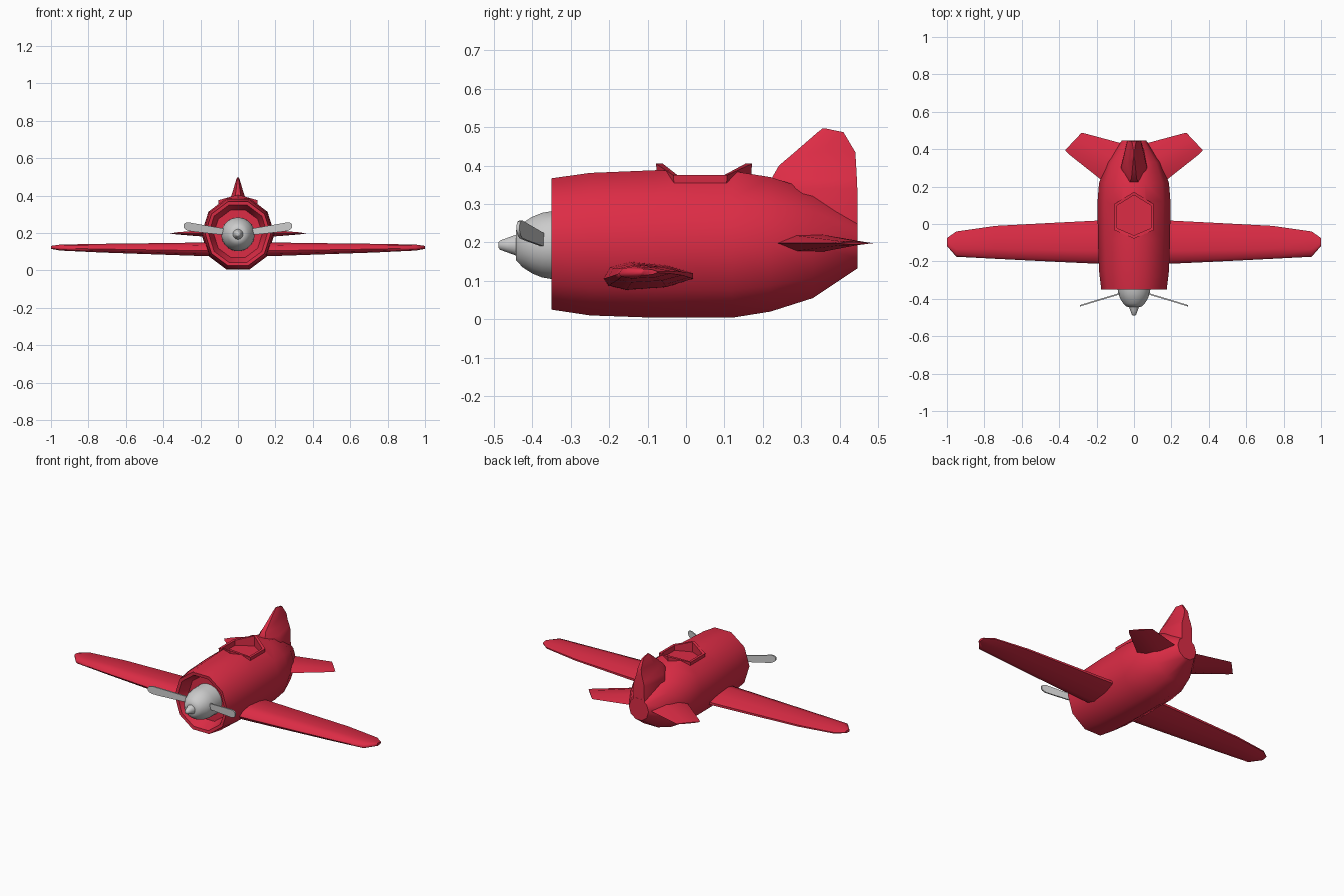
import bpy, bmesh
from math import sin, cos, pi, radians

if "Cube" in bpy.data.objects:
    bpy.data.objects.remove(bpy.data.objects["Cube"])

red = bpy.data.materials.new("red_paint")
red.diffuse_color = (0.72, 0.025, 0.06, 1)
red.use_nodes = True
red.node_tree.nodes["Principled BSDF"].inputs["Base Color"].default_value = red.diffuse_color


def loft(name, rings, mat=None, mirror=False, angle=45):
    """Skin a list of equal-length rings and cap both ends."""
    bm = bmesh.new()
    vs = [[bm.verts.new(p) for p in ring] for ring in rings]
    n = len(rings[0])
    for a, b in zip(vs, vs[1:]):
        for i in range(n):
            j = (i + 1) % n
            bm.faces.new((a[i], a[j], b[j], b[i]))
    bm.faces.new(vs[0])
    bm.faces.new(vs[-1])
    bmesh.ops.recalc_face_normals(bm, faces=bm.faces)
    me = bpy.data.meshes.new(name)
    bm.to_mesh(me)
    bm.free()
    ob = bpy.data.objects.new(name, me)
    bpy.context.collection.objects.link(ob)
    if mat:
        me.materials.append(mat)
    if mirror:
        m = ob.modifiers.new("mirror", 'MIRROR')
        m.use_mirror_merge = False
    shade(ob, angle)
    return ob


def shade(ob, angle):
    bpy.ops.object.select_all(action='DESELECT')
    ob.select_set(True)
    bpy.context.view_layer.objects.active = ob
    bpy.ops.object.shade_smooth_by_angle(angle=radians(angle))


def ring(y, zb, zt, hw, n=10):
    """Polygon ring across y with a flat top and bottom."""
    c, h = (zb + zt) / 2, (zt - zb) / 2
    return [(hw * sin(2 * pi * (i + .5) / n), y, c + h * cos(2 * pi * (i + .5) / n) / cos(pi / n))
            for i in range(n)]


# Fuselage: recessed cowl opening, then body tapering to the tail
fuselage = loft("fuselage", [ring(*s) for s in [
    (-.28, .07, .322, .13), (-.32, .055, .337, .145), (-.348, .043, .349, .157),
    (-.35, .025, .367, .175), (-.25, .010, .381, .187), (-.08, .004, .388, .193),
    (.12, .004, .386, .195), (.22, .020, .370, .187), (.33, .055, .335, .145),
    (.447, .133, .26, .065)]], red)


# Cockpit: hexagonal well with a raised rim
def hexagon(s, z_side, z_mid):
    pts = [(0, -.125), (.105, -.08), (.105, .06), (0, .125), (-.105, .06), (-.105, -.08)]
    return [(x * s, y * s + .047, z_side if x else z_mid) for x, y in pts]


cutter = loft("cockpit_cutter", [hexagon(.94, .332, .332), hexagon(.94, .6, .6)])
cutter.hide_render = True
cut = fuselage.modifiers.new("cockpit", 'BOOLEAN')
cut.object = cutter
cut.operation = 'DIFFERENCE'
cut.solver = 'EXACT'
bpy.context.view_layer.objects.active = fuselage
bpy.ops.object.modifier_apply(modifier="cockpit")
bpy.data.objects.remove(cutter)
shade(fuselage, 45)

loft("cockpit_rim", [hexagon(.96, .335, .34), hexagon(1, .375, .405),
                     hexagon(.86, .375, .405), hexagon(.86, .345, .345)], red, angle=30)


# Wings: lens-shaped sections along x
def wing_ring(x, y0, y1, zc, h):
    prof = [(0, -.2), (.07, .6), (.3, 1), (.7, .75), (1, .2), (1, -.2), (.7, -.8), (.25, -1), (.05, -.7)]
    return [(x, y0 + (y1 - y0) * t, zc + h * k) for t, k in prof]


loft("wings", [wing_ring(*s) for s in [
    (.12, -.215, .02, .113, .037), (.20, -.212, .018, .113, .036), (.40, -.203, .008, .115, .031),
    (.74, -.186, -.010, .119, .023), (.95, -.175, -.040, .122, .016),
    (1.0, -.118, -.075, .123, .008)]], red, True, 50)


# Tailplanes: swept, thin toward the tip
def tail_ring(le, te, h):
    prof = [(0, 0), (.25, .9), (.6, 1), (1, 0), (.6, -1), (.25, -.9)]
    return [(le[0] + (te[0] - le[0]) * t, le[1] + (te[1] - le[1]) * t, .198 + h * k) for t, k in prof]


loft("tailplanes", [tail_ring(*s) for s in [
    ((.10, .20), (.0, .42), .03), ((.18, .24), (.08, .435), .022),
    ((.352, .376), (.262, .484), .006), ((.368, .395), (.28, .488), .003)]], red, True, 50)


# Fin: broad at the base, stacked along z
def fin_ring(z, y0, y1, w):
    prof = [(-.4, 0), (.4, 0), (1, .35), (.5, 1), (-.5, 1), (-1, .35)]
    return [(w * k, y0 + (y1 - y0) * t, z) for k, t in prof]


loft("fin", [fin_ring(*s) for s in [
    (.21, .26, .447, .075), (.34, .222, .446, .07), (.365, .222, .445, .058), (.40, .242, .443, .035),
    (.435, .283, .441, .024), (.487, .343, .410, .009), (.497, .356, .362, .004)]], red, angle=50)


# Spinner: dome with a small pointed nose
loft("spinner", [ring(y, .193 - r, .193 + r, r, 24) for y, r in [
    (-.27, .09), (-.345, .089), (-.375, .084), (-.40, .074), (-.425, .058), (-.442, .040),
    (-.443, .027), (-.465, .019), (-.484, .012), (-.488, .007)]], angle=40)


# Propeller blades: raked forward and up
def blade_ring(x, y, z, h, t=.004):
    return [(x, y - t, z - h), (x, y + t, z - h), (x, y + t, z + h), (x, y - t, z + h)]


loft("propeller_blades", [blade_ring(*s) for s in [
    (.05, -.365, .204, .016), (.10, -.38, .210, .018), (.22, -.416, .227, .022),
    (.265, -.430, .234, .023), (.282, -.435, .237, .017), (.289, -.437, .238, .008)]], mirror=True)
